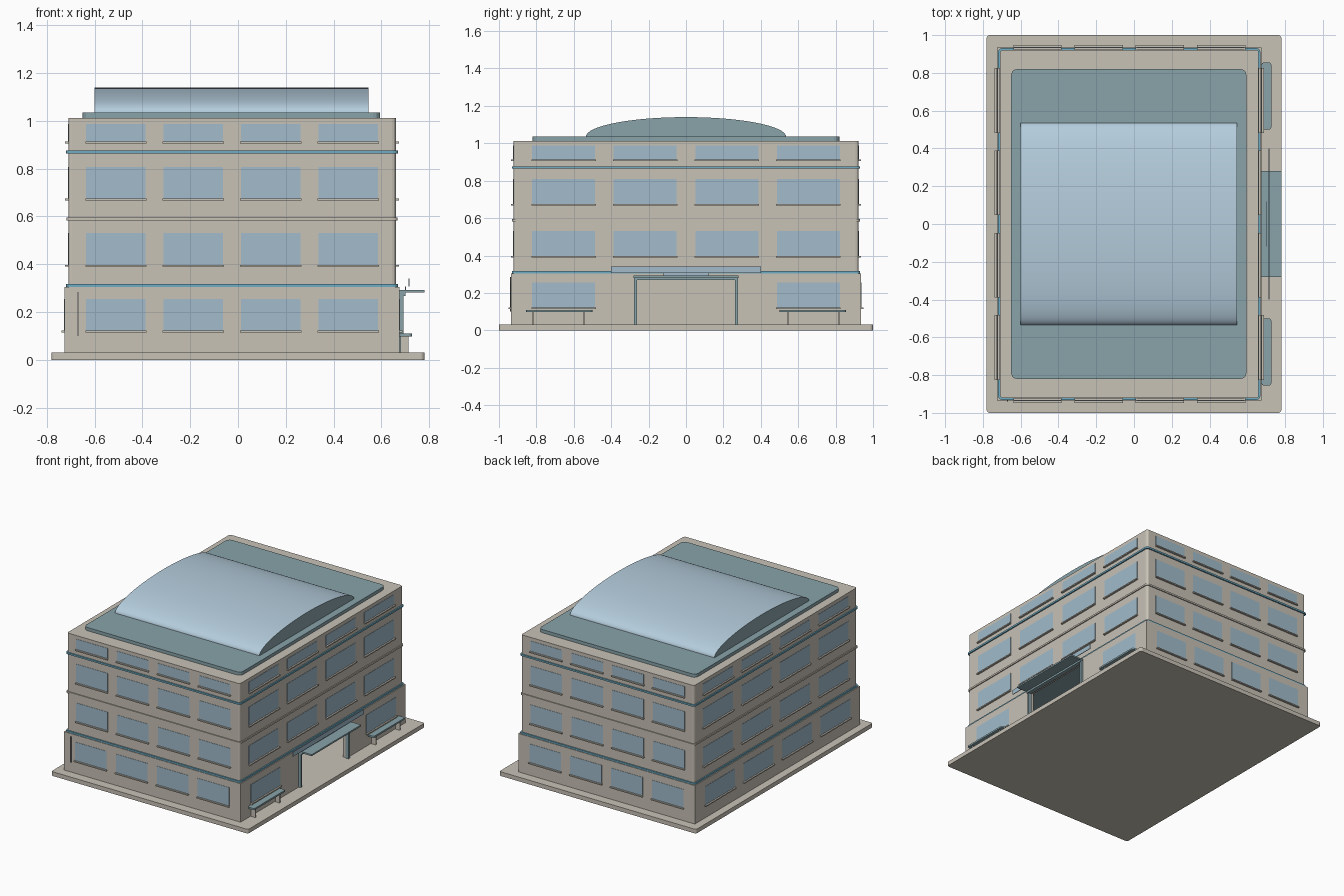
import bpy, bmesh, math
from mathutils import Matrix, Vector

cube = bpy.data.objects.get("Cube")
if cube:
    bpy.data.objects.remove(cube, do_unlink=True)


def material(name, rgb):
    m = bpy.data.materials.new(name)
    m.use_nodes = True
    m.diffuse_color = (*rgb, 1)
    for node in m.node_tree.nodes:
        if node.type == 'BSDF_PRINCIPLED':
            node.inputs["Base Color"].default_value = (*rgb, 1)
    return m


STONE = material("warm stone", (0.58, 0.54, 0.47))
TEAL = material("grey teal metal", (0.25, 0.37, 0.40))
GLASS = material("window glass", (0.36, 0.50, 0.60))
VAULT = material("pale blue roof glass", (0.46, 0.61, 0.72))
TRIM = material("bright blue trim", (0.16, 0.42, 0.56))
DARK = material("dark metal", (0.08, 0.08, 0.08))


def finish(name, bm, mats):
    bmesh.ops.recalc_face_normals(bm, faces=bm.faces)
    mesh = bpy.data.meshes.new(name)
    bm.to_mesh(mesh)
    bm.free()
    for m in mats:
        mesh.materials.append(m)
    obj = bpy.data.objects.new(name, mesh)
    bpy.context.collection.objects.link(obj)
    return obj


def blocks(name, boxes, mat, round_corner=0):
    """One object from (x range, y range, z range) boxes, upright edges optionally rounded."""
    bm = bmesh.new()
    for ranges in boxes:
        mid = Vector([(a + b) / 2 for a, b in ranges])
        size = Vector([b - a for a, b in ranges])
        bmesh.ops.create_cube(bm, size=1, matrix=Matrix.LocRotScale(mid, None, size))
    if round_corner:
        upright = [e for e in bm.edges
                   if abs(e.verts[0].co.z - e.verts[1].co.z) > 1e-4]
        bmesh.ops.bevel(bm, geom=upright, offset=round_corner, segments=3,
                        profile=0.5, affect='EDGES')
    return finish(name, bm, [mat])


# Plan: the building sits slightly left of centre on its plinth
CX = -0.025
LOW, HIGH = (0.70, 0.935), (0.685, 0.922)   # half sizes of the two bodies


def plan(half, grow=0):
    hx, hy = half[0] + grow, half[1] + grow
    return (CX - hx, CX + hx), (-hy, hy)


blocks("plinth", [((-0.78, 0.78), (-1, 1), (0, 0.03))], STONE, 0.015)

# Hollow ground floor, open at the entrance
(x0, x1), (y0, y1) = plan(LOW)
T, DOOR, TOP = 0.03, 0.27, 0.305
ground = [((x0, x0 + T), (y0, y1), (0.03, TOP)),
          ((x1 - T, x1), (-DOOR, DOOR), (0.28, TOP))]
for s in (-1, 1):
    ground.append(((x0 + T, x1), tuple(sorted((s * y1, s * (y1 - T)))), (0.03, TOP)))
    ground.append(((x1 - T, x1), tuple(sorted((s * DOOR, s * (y1 - T)))), (0.03, TOP)))
blocks("ground_floor_walls", ground, STONE)
blocks("ground_floor_ceiling", [((x0 + T, x1 - T), (y0 + T, y1 - T), (0.285, 0.303))], TEAL)

# Upper storeys and bands
blocks("upper_storeys", [(*plan(HIGH), (0.305, 1.012))], STONE, 0.015)
blocks("blue_bands", [(*plan(HIGH, 0.009), (z, z + 0.012)) for z in (0.305, 0.864)], TRIM, 0.02)
blocks("stone_band", [(*plan(HIGH, 0.007), (0.583, 0.595))], STONE, 0.018)

# Windows and sills on all four sides
panes, sills = [], []
for z, top, half in ((0.12, 0.255, LOW), (0.395, 0.53, HIGH),
                     (0.672, 0.808, HIGH), (0.911, 0.987, HIGH)):
    for axis, step, width in ((0, 0.324, 0.25), (1, 0.436, 0.337)):
        for side in (-1, 1):
            for i in range(4):
                # The entrance replaces the middle windows
                if axis == 1 and side == 1 and half is LOW and i in (1, 2):
                    continue
                c = (i - 1.5) * step + (CX if axis == 0 else 0)
                wall = side * half[1] if axis == 0 else CX + side * half[0]
                for store, out, extra, zr in ((panes, 0.002, 0, (z, top)),
                                              (sills, 0.013, 0.003, (z - 0.005, z + 0.003))):
                    span = (c - width / 2 - extra, c + width / 2 + extra)
                    deep = tuple(sorted((wall - side * 0.003, wall + side * out)))
                    store.append((span, deep, zr) if axis == 0 else (deep, span, zr))
blocks("window_panes", panes, GLASS)
blocks("window_sills", sills, STONE)

# Roof deck and vaulted skylight
blocks("roof_deck", [((-0.65, 0.595), (-0.82, 0.82), (1.01, 1.035))], TEAL, 0.03)
bm = bmesh.new()
N = 40
ends = []
for x in (-0.6, 0.545):
    ends.append([bm.verts.new((x, 0.535 * math.cos(math.pi * i / N),
                               1.035 + 0.105 * math.sin(math.pi * i / N))) for i in range(N + 1)])
for ring in ends:
    bm.faces.new(ring).material_index = 1
for i in range(N):
    bm.faces.new((ends[0][i], ends[0][i + 1], ends[1][i + 1], ends[1][i]))
bm.faces.new((ends[0][0], ends[1][0], ends[1][N], ends[0][N]))
vault = finish("skylight_vault", bm, [VAULT, TEAL])
bpy.ops.object.select_all(action='DESELECT')
vault.select_set(True)
bpy.context.view_layer.objects.active = vault
bpy.ops.object.shade_smooth_by_angle(angle=math.radians(35))

# Entrance portal, canopy and sign plates
blocks("entrance_posts", [((x1 - 0.005, 0.692), (s * DOOR - 0.007, s * DOOR + 0.007), (0.03, 0.27))
                          for s in (-1, 1)], TEAL)
blocks("entrance_lintel", [((x1 - 0.005, 0.70), (-0.277, 0.277), (0.268, 0.281))], TEAL)
blocks("entrance_canopy", [((x1 - 0.005, 0.78), (-0.28, 0.28), (0.281, 0.292))], TEAL)
blocks("sign_board", [((0.713, 0.717), (-0.4, 0.4), (0.306, 0.34))], GLASS)
blocks("sign_bracket", [((0.698, 0.702), (-0.12, 0.12), (0.292, 0.308))], GLASS)

# Benches either side of the entrance
seats, legs = [], []
for s in (-1, 1):
    seats.append(((x1, 0.727), tuple(sorted((s * 0.50, s * 0.855))), (0.098, 0.11)))
    legs += [((0.68, 0.714), (s * y - 0.004, s * y + 0.004), (0.03, 0.098))
             for y in (0.545, 0.818)]
blocks("bench_seats", seats, TEAL, 0.012)
blocks("bench_legs", legs, STONE)

# Slim pipe on the front wall
blocks("front_pipe", [((-0.672, -0.667), (y0 - 0.005, y0 + 0.002), (0.10, 0.285))], DARK)
